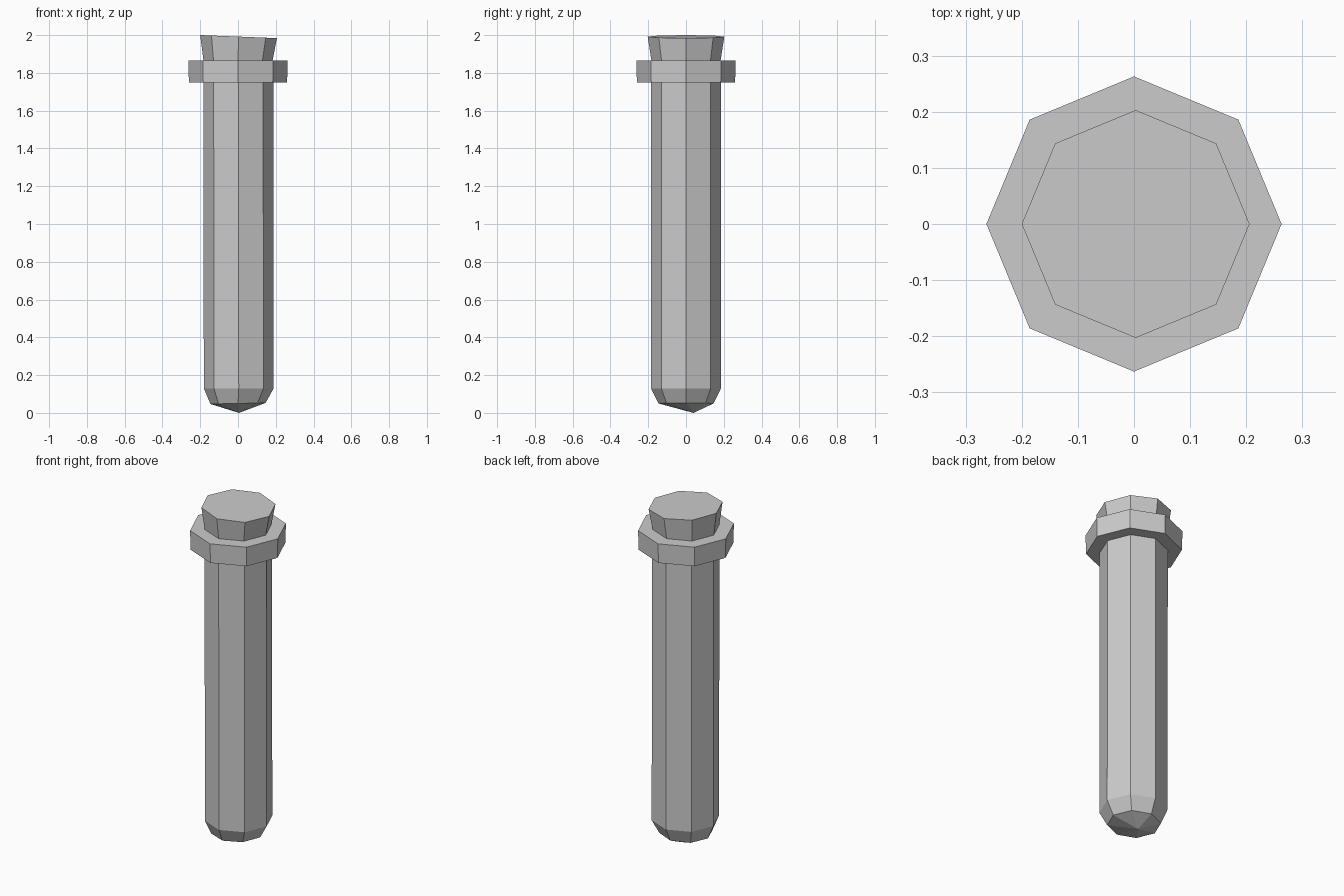
import bpy
import bmesh
from math import cos, sin, pi

SIDES = 8

cube = bpy.data.objects.get("Cube")
if cube:
    bpy.data.objects.remove(cube, do_unlink=True)

grey = bpy.data.materials.new("light grey")
grey.use_nodes = True
colour = (0.6, 0.6, 0.6, 1)
grey.diffuse_color = colour
grey.node_tree.nodes["Principled BSDF"].inputs["Base Color"].default_value = colour


def lathe(name, profile, cap_top=False, tip=None):
    """Turn (radius, height, x shift, x tilt) rings into a flat-sided part."""
    bm = bmesh.new()
    rings = []
    for radius, height, shift, tilt in profile:
        ring = []
        for i in range(SIDES):
            a = 2 * pi * i / SIDES
            x = radius * cos(a)
            ring.append(bm.verts.new((x + shift, radius * sin(a), height + tilt * x)))
        rings.append(ring)
    for low, high in zip(rings, rings[1:]):
        for i in range(SIDES):
            j = (i + 1) % SIDES
            bm.faces.new((low[i], low[j], high[j], high[i]))
    if cap_top:
        bm.faces.new(rings[-1])
    if tip:
        point = bm.verts.new(tip)
        for i in range(SIDES):
            bm.faces.new((rings[0][(i + 1) % SIDES], rings[0][i], point))
    mesh = bpy.data.meshes.new(name)
    bm.to_mesh(mesh)
    bm.free()
    mesh.materials.append(grey)
    obj = bpy.data.objects.new(name, mesh)
    bpy.context.collection.objects.link(obj)
    return obj


# Tube with a blunt, slightly off-centre rounded end
lathe("tube_body", [(0.146, 0.05, 0, 0.02), (0.185, 0.13, 0.004, 0),
                    (0.185, 1.75, 0.002, 0)], tip=(0.005, 0.04, 0))

# Flared rim around the mouth, closed above and below
lathe("tube_rim", [(0.18, 1.75, 0, 0), (0.26, 1.75, 0, 0),
                   (0.263, 1.865, 0, 0), (0.175, 1.865, 0, 0)])

# Tapered stopper with a slightly tilted top
lathe("stopper", [(0.183, 1.865, 0, 0), (0.203, 1.992, 0.003, -0.04)], cap_top=True)
